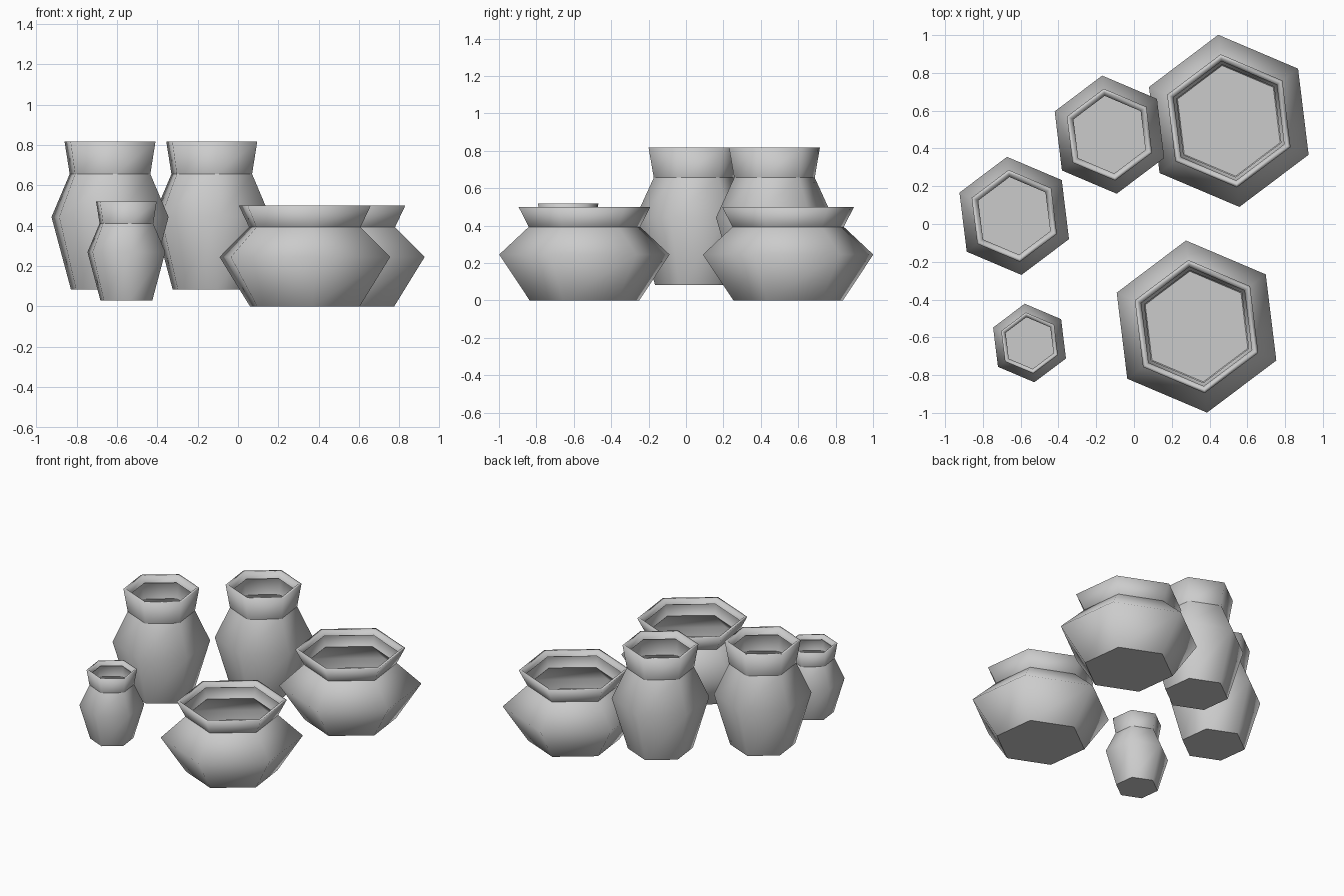
import bpy, bmesh
from math import radians, cos, sin

if "Cube" in bpy.data.objects:
    bpy.data.objects.remove(bpy.data.objects["Cube"])

SIDES = 6
TWIST = radians(37)

# profiles as (radius, height): base, belly, neck, flared rim, flat lip, lip turned down inside
BOWL = [(0.295, 0.0), (0.459, 0.245), (0.30, 0.393), (0.355, 0.50), (0.334, 0.50), (0.318, 0.465)]
JAR = [(0.21, 0.0), (0.315, 0.36), (0.217, 0.573), (0.245, 0.735), (0.226, 0.735), (0.207, 0.69)]
SHARP_RINGS = (0, 2)


def pot(name, profile, x, y, z, scale=1.0):
    """Turn a profile into a six-sided thin-walled pot with a folded lip."""
    bm = bmesh.new()
    rings = []
    for r, h in profile:
        rings.append([bm.verts.new((r * scale * cos(TWIST + radians(60 * i)),
                                    r * scale * sin(TWIST + radians(60 * i)),
                                    h * scale)) for i in range(SIDES)])
    for a, b in zip(rings, rings[1:]):
        for i in range(SIDES):
            j = (i + 1) % SIDES
            bm.faces.new((a[i], a[j], b[j], b[i]))
    bm.faces.new(rings[0][::-1])
    # smooth walls with crisp base and neck
    for f in bm.faces:
        f.smooth = True
    for k in SHARP_RINGS:
        for i in range(SIDES):
            bm.edges.get((rings[k][i], rings[k][(i + 1) % SIDES])).smooth = False
    mesh = bpy.data.meshes.new(name)
    bm.to_mesh(mesh)
    bm.free()
    obj = bpy.data.objects.new(name, mesh)
    obj.location = (x, y, z)
    bpy.context.collection.objects.link(obj)
    return obj


# wide bowls
pot("back_bowl", BOWL, 0.502, 0.546, 0)
pot("front_bowl", BOWL, 0.331, -0.543, 0)
# tall jars and the small jar
pot("left_jar", JAR, -0.634, 0.043, 0.083)
pot("back_jar", JAR, -0.13, 0.473, 0.083)
pot("small_jar", JAR, -0.553, -0.63, 0.03, 0.665)
